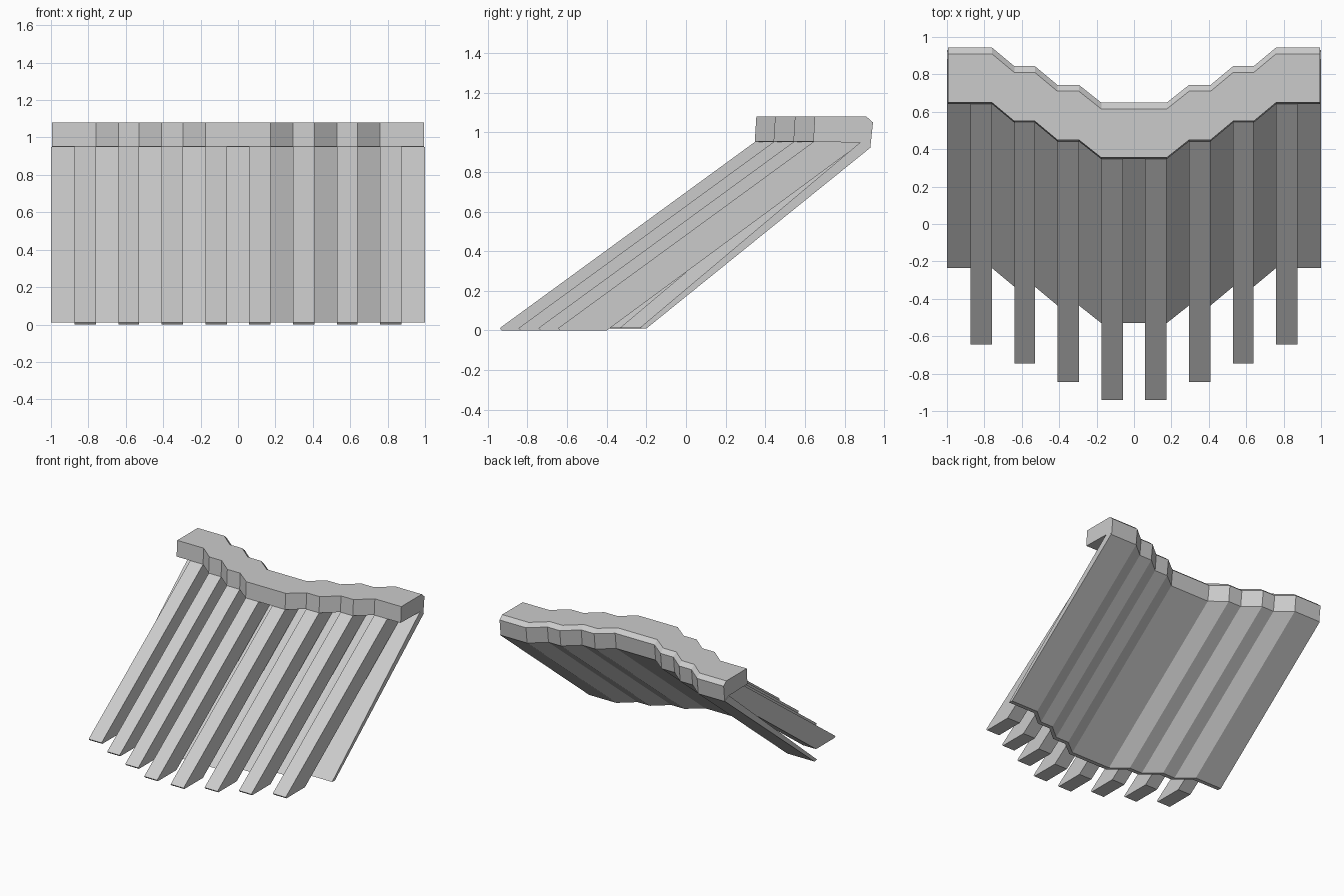
import bpy, bmesh

if "Cube" in bpy.data.objects:
    bpy.data.objects.remove(bpy.data.objects["Cube"])

# Stepped plan line shared by every part (right half, mirrored to the left)
HALF = [(0.175, 0.355), (0.295, 0.45), (0.41, 0.45), (0.53, 0.55),
        (0.64, 0.55), (0.76, 0.65), (1.0, 0.65)]
PLAN = [(-x, y) for x, y in reversed(HALF)] + HALF


def loft(name, plan, section):
    """Sweep a closed (dy, z) section along plan points, capping both ends."""
    bm = bmesh.new()
    rings = [[bm.verts.new((x, y + dy, z)) for dy, z in section] for x, y in plan]
    n = len(section)
    for a, b in zip(rings, rings[1:]):
        for i in range(n):
            j = (i + 1) % n
            bm.faces.new((a[i], a[j], b[j], b[i]))
    bm.faces.new(rings[0])
    bm.faces.new(rings[-1][::-1])
    bmesh.ops.recalc_face_normals(bm, faces=bm.faces)
    mesh = bpy.data.meshes.new(name)
    bm.to_mesh(mesh)
    bm.free()
    ob = bpy.data.objects.new(name, mesh)
    bpy.context.collection.objects.link(ob)
    return ob


# Cap beam along the top, with a chamfered back edge
cap_plan = [(max(-0.995, min(0.995, x)), y) for x, y in PLAN]
loft("cap_beam", cap_plan,
     [(0.0, 1.08), (-0.008, 0.953), (0.235, 0.948), (0.28, 0.922),
      (0.294, 1.05), (0.26, 1.08)])

# Thin leaning back panel
loft("back_panel", PLAN,
     [(0.23, 0.95), (0.272, 0.935), (0.28, 0.922), (-0.85, 0.01), (-0.885, 0.012)])

# Leaning ribs in front of the panel
RIB = [(-1.295, 0.012), (-1.285, 0.0), (-1.05, 0.0), (0.232, 0.945),
       (0.225, 0.957), (0.0, 0.957)]
for i, (x0, x1, y) in enumerate([(0.06, 0.175, 0.355), (0.295, 0.41, 0.45),
                                 (0.53, 0.64, 0.55), (0.76, 0.875, 0.65)]):
    for side, s in (("right", 1), ("left", -1)):
        loft(f"rib_{side}_{i + 1}", [(s * x0, y), (s * x1, y)], RIB)
